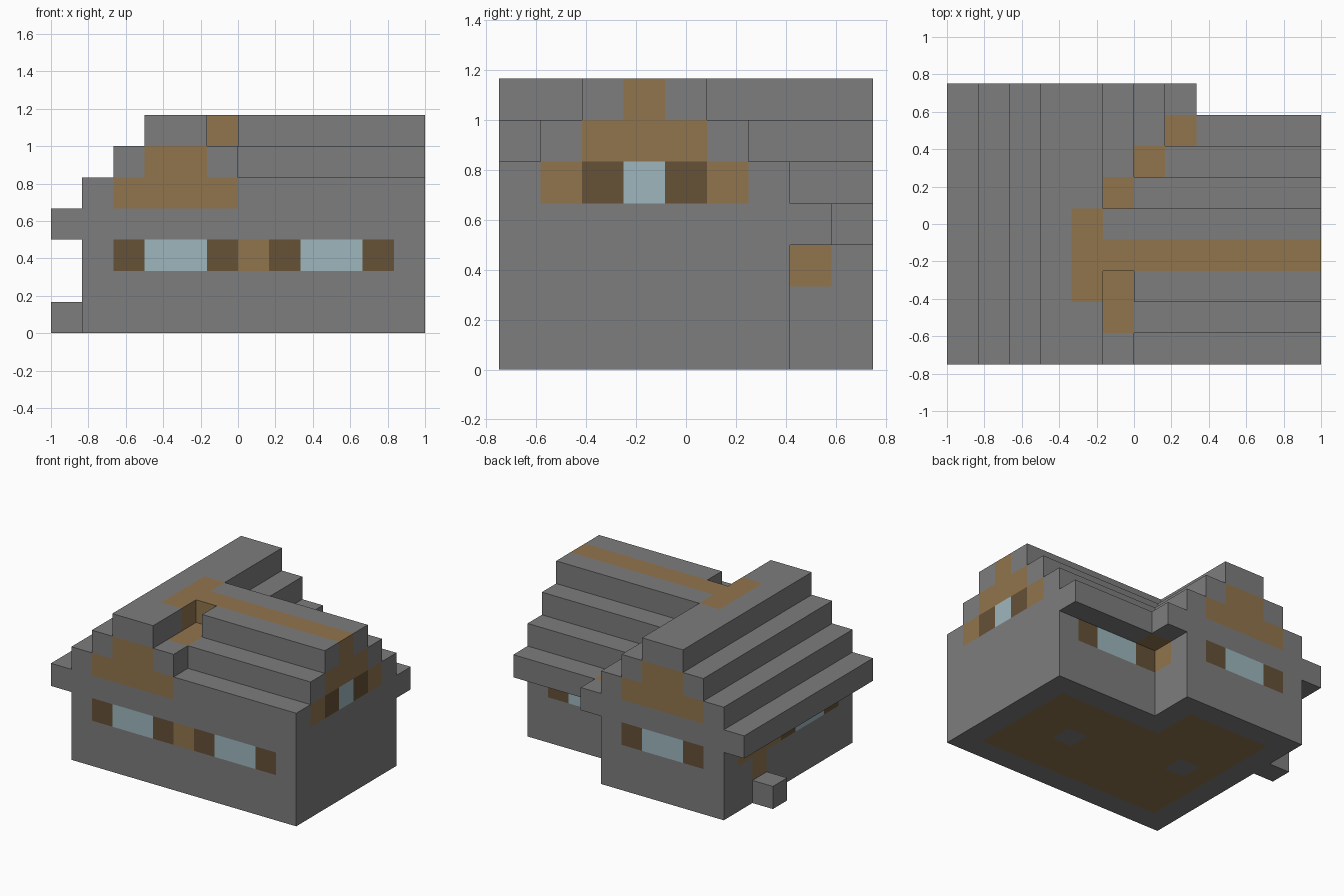
import bpy
import bmesh
from mathutils import Vector

cube = bpy.data.objects.get("Cube")
if cube:
    bpy.data.objects.remove(cube, do_unlink=True)

U = 1 / 6                               # edge of one building block
ORIGIN = Vector((-1, -0.75, 0))


def material(name, rgb):
    mat = bpy.data.materials.new(name)
    mat.use_nodes = True
    colour = (*rgb, 1)
    mat.diffuse_color = colour
    mat.node_tree.nodes["Principled BSDF"].inputs["Base Color"].default_value = colour
    return mat


STONE = material("grey stone", (0.205, 0.205, 0.205))
PLANK = material("brown planks", (0.283, 0.178, 0.074))
TIMBER = material("dark timber", (0.133, 0.082, 0.037))
GLASS = material("pale blue glass", (0.337, 0.468, 0.515))

blocks = {}                             # block position -> part name
parts = {}                              # part name -> material


def fill(part, mat, xs, ys, zs):
    """Fill an inclusive range of blocks, replacing what is there."""
    parts[part] = mat
    spans = [(s, s) if isinstance(s, int) else s for s in (xs, ys, zs)]
    (x0, x1), (y0, y1), (z0, z1) = spans
    for x in range(x0, x1 + 1):
        for y in range(y0, y1 + 1):
            for z in range(z0, z1 + 1):
                blocks[x, y, z] = part


def window(axis, start, fixed):
    """Two glass blocks between two dark posts, along x or y."""
    for n in range(4):
        part, mat = ("window_glass", GLASS) if n in (1, 2) else ("window_posts", TIMBER)
        at = (start + n, fixed) if axis == "x" else (fixed, start + n)
        fill(part, mat, at[0], at[1], 2)


# Walls of the two wings
fill("walls", STONE, (1, 11), (0, 6), (0, 2))
fill("walls", STONE, (1, 6), (0, 8), (0, 2))

# Plank floor with two stone hearth blocks
fill("floor", PLANK, (2, 10), (1, 5), 0)
fill("floor", PLANK, (2, 5), (1, 7), 0)
fill("floor_stones", STONE, 8, 3, 0)
fill("floor_stones", STONE, 3, 4, 0)

# Stepped roofs
for n in range(4):
    fill("main_roof", STONE, (n, 7 - n), (0, 8), 3 + n)
    fill("side_roof", STONE, (6, 11), (max(0, n - 1), 7 - n), 3 + n)
fill("side_roof", STONE, 5, 4, 6)

# Plank ridge and valley
fill("ridge_planks", PLANK, (4, 11), 3, 6)
fill("ridge_planks", PLANK, 4, (2, 4), 6)
for n in range(3):
    fill("valley_planks", PLANK, 5 + n, 5 + n, 5 - n)
fill("valley_planks", PLANK, 5, (1, 2), 5)

# Plank gables
for y in (0, 8):
    fill("main_gables", PLANK, (2, 5), y, 4)
    fill("main_gables", PLANK, (3, 4), y, 5)
fill("side_gable", PLANK, 11, (1, 5), 4)
fill("side_gable", PLANK, 11, (2, 4), 5)
fill("window_posts", TIMBER, 11, (2, 4), 4)
fill("window_glass", GLASS, 11, 3, 4)

# Windows in the walls
window("x", 2, 0)
window("x", 7, 0)
window("x", 7, 6)
window("x", 2, 8)
window("y", 1, 1)
fill("wall_planks", PLANK, 6, 0, 2)
fill("wall_planks", PLANK, 6, 7, 2)

# Door with its surround and step
fill("door_surround", PLANK, 1, (5, 7), 2)
fill("door", PLANK, 1, 6, (1, 2))
fill("door_step", STONE, 0, 6, 0)


def build(part, mat):
    """Make one object from the exposed sides of a part's blocks."""
    bm = bmesh.new()
    for pos in [p for p, name in blocks.items() if name == part]:
        centre = Vector(pos) + Vector((0.5, 0.5, 0.5))
        for axis in range(3):
            for sign in (-1, 1):
                out = Vector((0, 0, 0))
                out[axis] = sign
                if tuple(int(a + b) for a, b in zip(pos, out)) in blocks:
                    continue
                a = Vector((0, 0, 0))
                a[(axis + 1) % 3] = 0.5
                b = out.cross(a)
                mid = centre + out * 0.5
                corners = (mid - a - b, mid + a - b, mid + a + b, mid - a + b)
                bm.faces.new([bm.verts.new(ORIGIN + c * U) for c in corners])
    bmesh.ops.remove_doubles(bm, verts=bm.verts, dist=0.001)
    bmesh.ops.dissolve_limit(bm, angle_limit=0.01, verts=bm.verts, edges=bm.edges)
    mesh = bpy.data.meshes.new(part)
    bm.to_mesh(mesh)
    bm.free()
    mesh.materials.append(mat)
    obj = bpy.data.objects.new(part, mesh)
    bpy.context.collection.objects.link(obj)


for part, mat in parts.items():
    build(part, mat)
